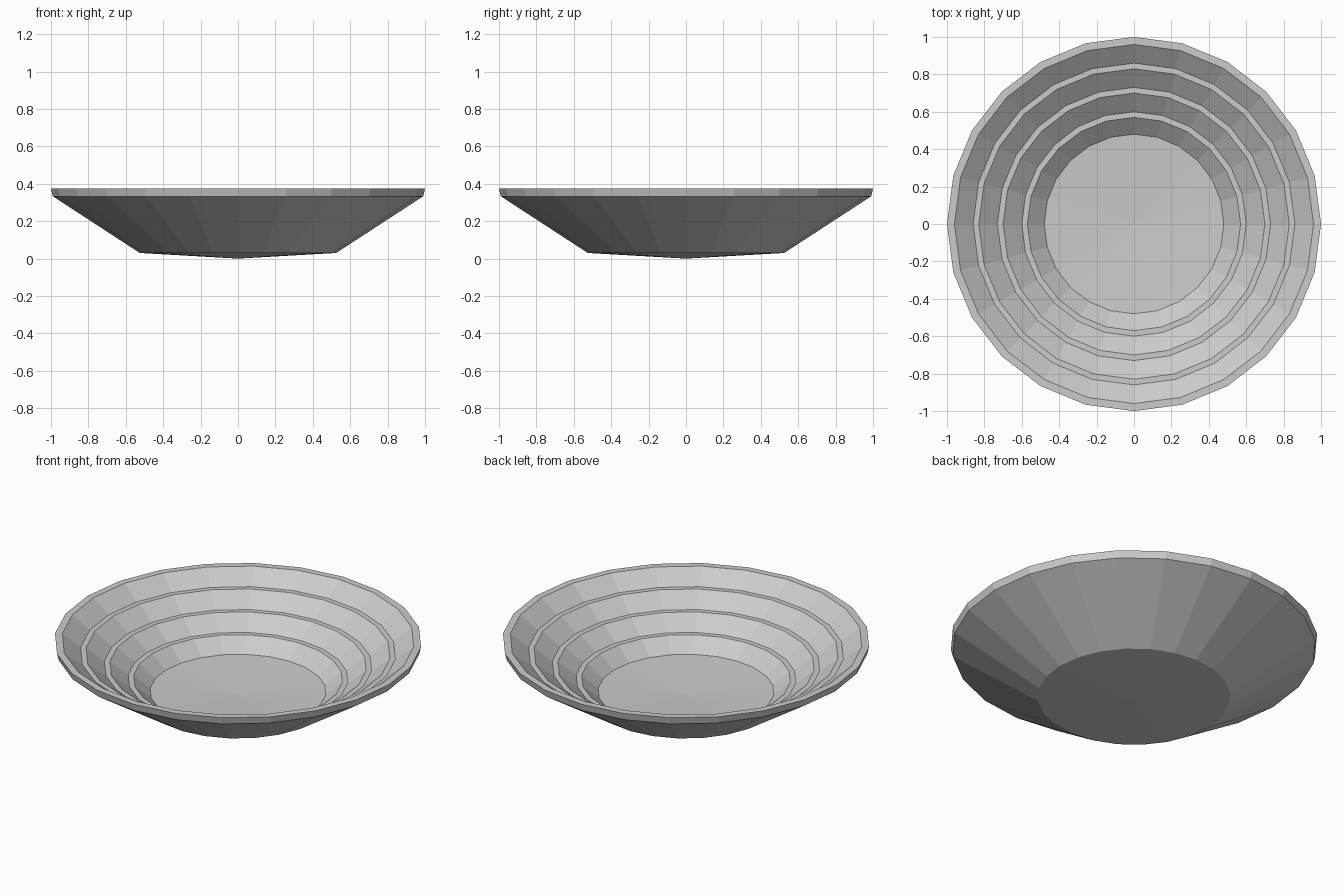
import bpy, bmesh, math

if "Cube" in bpy.data.objects:
    bpy.data.objects.remove(bpy.data.objects["Cube"])

SIDES = 24

# Half profile (radius, height): underside centre, outer wall, rim, stepped inside, floor centre
profile = [(0, 0), (0.525, 0.03), (0.99, 0.333), (1.0, 0.375), (0.96, 0.375)]
for i in range(3):
    z = 0.375 - 0.077 * (i + 1)
    profile += [(0.86 - 0.13 * i, z), (0.83 - 0.13 * i, z)]
profile += [(0.48, 0.068), (0, 0.045)]

# Lathe the profile
bm = bmesh.new()
rings = []
for r, z in profile:
    if r == 0:
        rings.append([bm.verts.new((0, 0, z))] * SIDES)
    else:
        rings.append([bm.verts.new((r * math.cos(math.tau * k / SIDES),
                                    r * math.sin(math.tau * k / SIDES), z))
                      for k in range(SIDES)])
for a, b in zip(rings, rings[1:]):
    for k in range(SIDES):
        n = (k + 1) % SIDES
        corners = dict.fromkeys((a[k], a[n], b[n], b[k]))  # drops repeated centre points
        bm.faces.new(list(corners))
bmesh.ops.recalc_face_normals(bm, faces=bm.faces)

# Bowl, flat shaded
mesh = bpy.data.meshes.new("bowl")
bm.to_mesh(mesh)
bm.free()
bpy.context.collection.objects.link(bpy.data.objects.new("bowl", mesh))
